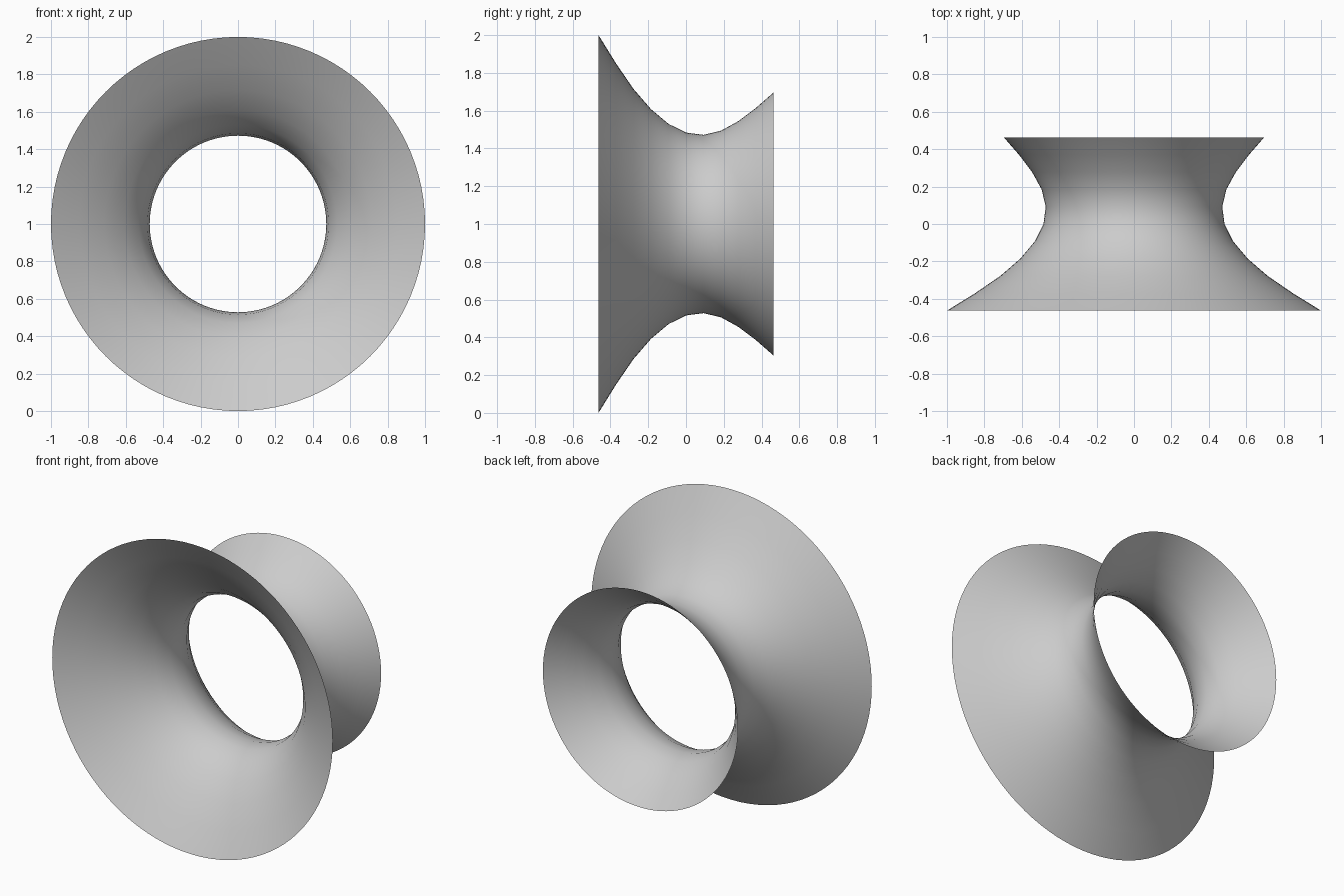
import bpy
import math
from mathutils import Matrix, Vector
import bmesh

cube = bpy.data.objects.get("Cube")
if cube:
    bpy.data.objects.remove(cube, do_unlink=True)

# Neutral grey surface
grey = bpy.data.materials.new("neutral grey")
grey.use_nodes = True
colour = (0.6, 0.6, 0.6, 1)
grey.diffuse_color = colour
grey.node_tree.nodes["Principled BSDF"].inputs["Base Color"].default_value = colour

# Radii at even steps from the wide front rim to the narrow back rim
radii = [1.0, 0.85, 0.715, 0.608, 0.53, 0.484, 0.472, 0.494, 0.545, 0.615, 0.696]
half_depth = 0.463
step = 2 * half_depth / (len(radii) - 1)

# Spin the open profile around the front-to-back axis
bm = bmesh.new()
profile = [bm.verts.new((r, i * step - half_depth, 0)) for i, r in enumerate(radii)]
edges = [bm.edges.new(pair) for pair in zip(profile, profile[1:])]
bmesh.ops.spin(bm, geom=profile + edges, cent=(0, 0, 0), axis=(0, 1, 0),
               angle=math.tau, steps=96, use_merge=True)
bmesh.ops.remove_doubles(bm, verts=bm.verts, dist=0.0001)
bmesh.ops.recalc_face_normals(bm, faces=bm.faces)

# Make the normals face away from the axis
face = bm.faces[:][0]
centre = face.calc_center_median()
if face.normal.dot(Vector((centre.x, 0, centre.z))) < 0:
    bmesh.ops.reverse_faces(bm, faces=bm.faces)
bmesh.ops.transform(bm, matrix=Matrix.Translation((0, 0, 1)), verts=bm.verts)

mesh = bpy.data.meshes.new("flared_ring")
bm.to_mesh(mesh)
bm.free()
mesh.materials.append(grey)
for polygon in mesh.polygons:
    polygon.use_smooth = True
ring = bpy.data.objects.new("flared_ring", mesh)
bpy.context.collection.objects.link(ring)
